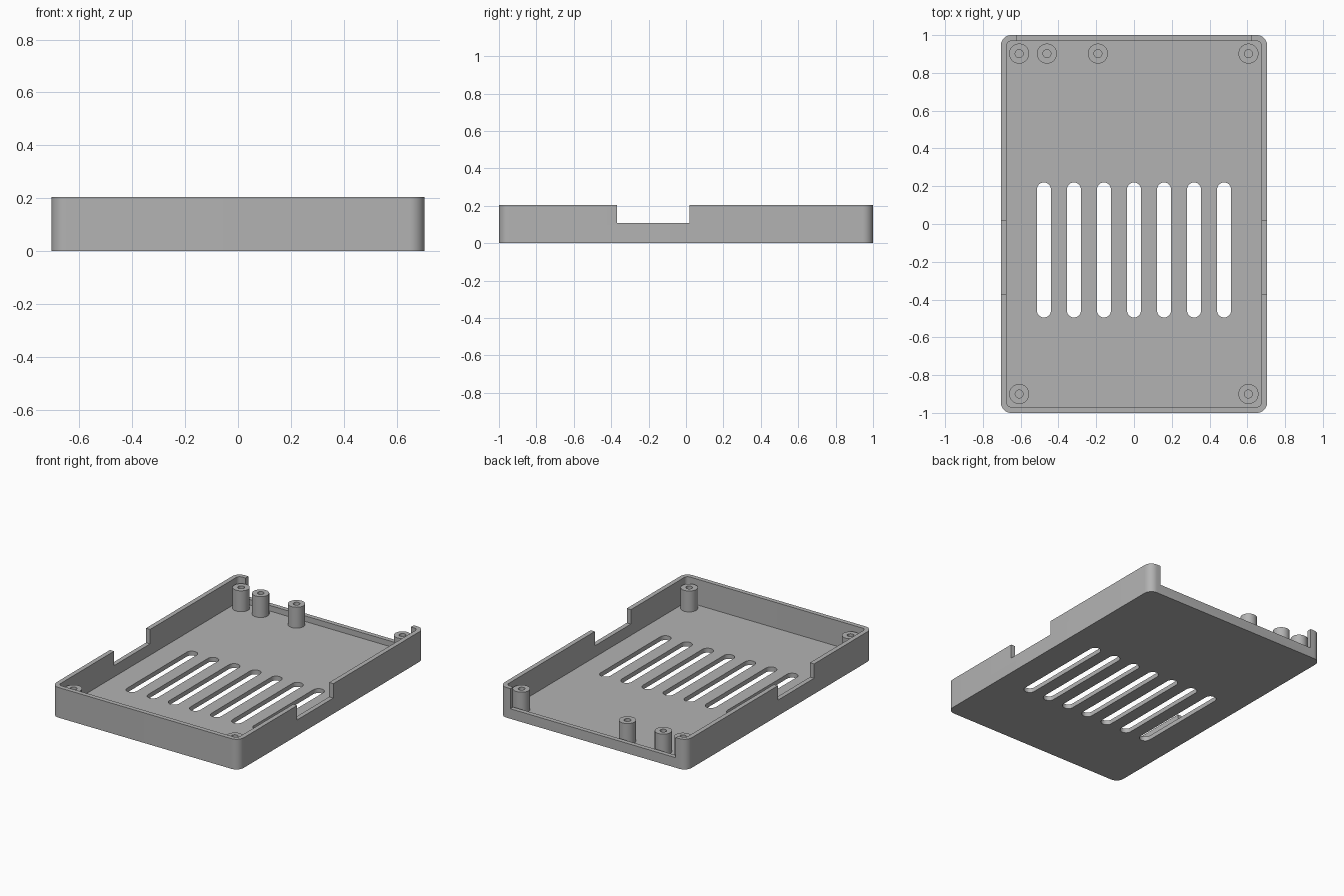
import bpy, bmesh, math

if "Cube" in bpy.data.objects:
    bpy.data.objects.remove(bpy.data.objects["Cube"])

W, L, H = 0.705, 1.0, 0.205      # half width, half length, height
WALL, FLOOR = 0.031, 0.03
SLOT_R, SLOT_Y0, SLOT_Y1 = 0.037, -0.495, 0.22

grey = bpy.data.materials.new("plain grey")
grey.diffuse_color = (0.45, 0.45, 0.45, 1)
grey.use_nodes = True
grey.node_tree.nodes["Principled BSDF"].inputs["Base Color"].default_value = grey.diffuse_color


def rounded_rect(x0, x1, y0, y1, r, seg=10):
    """Counter-clockwise outline with round corners."""
    if r == 0:
        return [(x0, y0), (x1, y0), (x1, y1), (x0, y1)]
    pts = []
    corners = [(x1 - r, y1 - r), (x0 + r, y1 - r), (x0 + r, y0 + r), (x1 - r, y0 + r)]
    for q, (cx, cy) in enumerate(corners):
        for i in range(seg + 1):
            a = math.pi / 2 * (q + i / seg)
            p = (cx + r * math.cos(a), cy + r * math.sin(a))
            if not pts or math.dist(p, pts[-1]) > 1e-5:
                pts.append(p)
    if math.dist(pts[0], pts[-1]) < 1e-5:
        pts.pop()
    return pts


def make_object(name, bm):
    bmesh.ops.recalc_face_normals(bm, faces=bm.faces)
    mesh = bpy.data.meshes.new(name)
    bm.to_mesh(mesh)
    bm.free()
    obj = bpy.data.objects.new(name, mesh)
    bpy.context.collection.objects.link(obj)
    mesh.materials.append(grey)
    return obj


def prism(name, outline, z0, z1):
    bm = bmesh.new()
    face = bm.faces.new([bm.verts.new((x, y, z0)) for x, y in outline])
    top = bmesh.ops.extrude_face_region(bm, geom=[face])["geom"]
    bmesh.ops.translate(bm, vec=(0, 0, z1 - z0),
                        verts=[v for v in top if isinstance(v, bmesh.types.BMVert)])
    return make_object(name, bm)


def cut(target, cutter):
    mod = target.modifiers.new("cut", 'BOOLEAN')
    mod.operation, mod.solver, mod.object = 'DIFFERENCE', 'EXACT', cutter
    bpy.context.view_layer.objects.active = target
    bpy.ops.object.modifier_apply(modifier=mod.name)
    bpy.data.objects.remove(cutter, do_unlink=True)


def smooth(obj):
    bpy.ops.object.select_all(action='DESELECT')
    obj.select_set(True)
    bpy.context.view_layer.objects.active = obj
    bpy.ops.object.shade_smooth_by_angle(angle=math.radians(30))


# Tray shell
tray = prism("tray", rounded_rect(-W, W, -L, L, 0.055), 0, H)
cut(tray, prism("cavity", rounded_rect(-W + WALL, W - WALL, -L + WALL, L - WALL, 0.025),
                FLOOR, H + 0.1))

# Side notches and the wide opening in the back wall
cut(tray, prism("side_notch", rounded_rect(-1, 1, -0.37, 0.018, 0), 0.107, H + 0.1))
cut(tray, prism("back_opening", rounded_rect(-0.622, 0.622, 0.9, 1.1, 0), 0.068, H + 0.1))

# Vent slots
for i in range(-3, 4):
    x = i * 0.159
    cut(tray, prism("slot", rounded_rect(x - SLOT_R, x + SLOT_R, SLOT_Y0, SLOT_Y1, SLOT_R),
                    -0.1, FLOOR + 0.02))
smooth(tray)


# Hollow screw posts
def post(name, x, y, seg=40):
    bm = bmesh.new()
    rings = []
    for r, z in [(0.053, FLOOR), (0.053, 0.172), (0.021, 0.172), (0.021, FLOOR)]:
        rings.append([bm.verts.new((x + r * math.cos(2 * math.pi * i / seg),
                                    y + r * math.sin(2 * math.pi * i / seg), z))
                      for i in range(seg)])
    for a, b in zip(rings, rings[1:] + rings[:1]):
        for i in range(seg):
            j = (i + 1) % seg
            bm.faces.new((a[i], a[j], b[j], b[i]))
    smooth(make_object(name, bm))


for i, x in enumerate((-0.608, -0.461, -0.191, 0.606)):
    post(f"back_post_{i + 1}", x, 0.902)
for i, x in enumerate((-0.608, 0.606)):
    post(f"front_post_{i + 1}", x, -0.9)
